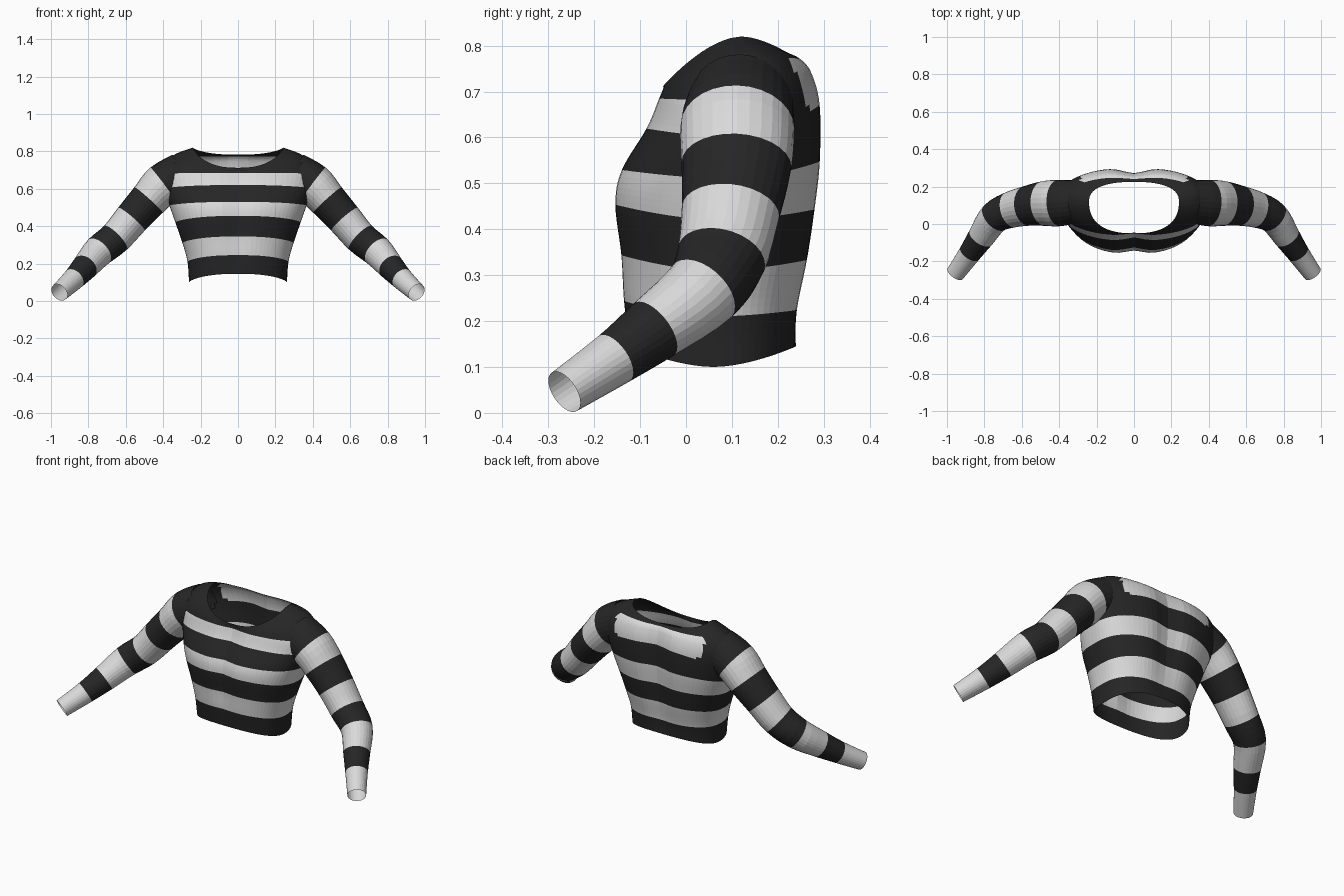
import bpy, bmesh, math
from mathutils import Vector

if "Cube" in bpy.data.objects:
    bpy.data.objects.remove(bpy.data.objects["Cube"])


def material(name, v):
    m = bpy.data.materials.new(name)
    m.diffuse_color = (v, v, v, 1)
    m.use_nodes = True
    m.node_tree.nodes["Principled BSDF"].inputs["Base Color"].default_value = m.diffuse_color
    return m


MATS = [material("charcoal stripe", 0.019), material("pale grey stripe", 0.70)]


def spline(keys, t):
    """Catmull-Rom through rows of numbers, t counted in keys."""
    n = len(keys) - 1
    i = min(int(t), n - 1)
    f = t - i
    a, b, c, d = (keys[max(0, min(n, i + k))] for k in (-1, 0, 1, 2))
    return [0.5 * (2 * q + (r - p) * f + (2 * p - 5 * q + 4 * r - s) * f * f
                   + (3 * q - p - 3 * r + s) * f ** 3)
            for p, q, r, s in zip(a, b, c, d)]


def loft(name, keys, steps, cols, point, rule, drop):
    """Open tube: point(t, angle) gives vertices, rule(t, centre) the stripe."""
    bm = bmesh.new()
    rows = []
    total = (len(keys) - 1) * steps
    for r in range(total + 1):
        rows.append([bm.verts.new(point(r / steps, 2 * math.pi * c / cols))
                     for c in range(cols)])
    for r in range(total):
        for c in range(cols):
            d = (c + 1) % cols
            f = bm.faces.new((rows[r][c], rows[r][d], rows[r + 1][d], rows[r + 1][c]))
            f.material_index = rule((r + 0.5) / steps, f.calc_center_median())
    bmesh.ops.delete(bm, geom=[f for f in bm.faces if drop(f.calc_center_median())],
                     context='FACES')
    bmesh.ops.recalc_face_normals(bm, faces=bm.faces)
    me = bpy.data.meshes.new(name)
    bm.to_mesh(me)
    bm.free()
    for m in MATS:
        me.materials.append(m)
    ob = bpy.data.objects.new(name, me)
    bpy.context.collection.objects.link(ob)
    return ob


# Torso rings: front y, z / side x, y, z / back y, z; each ring is a stripe edge
BODY = [
    (-.125, .145, .262, .06, .100, .240, .145),
    (-.140, .245, .270, .06, .210, .250, .225),
    (-.147, .345, .297, .065, .310, .274, .335),
    (-.160, .455, .335, .08, .420, .290, .445),
    (-.145, .530, .367, .10, .510, .300, .550),
    (-.090, .620, .400, .115, .600, .298, .675),
    (-.062, .685, .408, .125, .680, .278, .745),
    (-.055, .700, .350, .135, .775, .252, .772),
    (-.050, .712, .240, .12, .820, .225, .782),
]


def spow(v, p):
    return math.copysign(abs(v) ** p, v)


def body_point(t, a):
    yf, zf, X, ys, zs, yb, zb = spline(BODY, t)
    s, c = math.sin(a), math.cos(a)
    x = X * spow(s, .82)
    w, wz = abs(c) ** .82, abs(c) ** 1.4
    fade = math.sin(math.pi * min(1, t / 8))
    if c > 0:   # front, with a shallow dip between the two chest bulges
        return (x, ys + (yf - ys) * w + .02 * fade * math.exp(-(x / .06) ** 2),
                zs + (zf - zs) * wz)
    # back, with a spine groove
    return (x, ys + (yb - ys) * w - .03 * fade * math.exp(-(x / .08) ** 2),
            zs + (zb - zs) * wz)


def body_rule(t, p):
    if t < 5:
        return int(t) % 2
    back = p.y > .14
    if back:
        return int(t < 7 and abs(p.x) < .29 - .03 * abs(t - 6) ** 2)
    return int(t < 6 and abs(p.x) < .37)


# Armhole axis: torso faces inside the sleeve are removed
A, B = Vector((.34, .115, .66)), Vector((.55, .10, .46))


def in_sleeve(p):
    q = Vector((abs(p.x), p.y, p.z))
    if q.x < .33:
        return False
    d = (B - A).normalized()
    return ((q - A) - d * (q - A).dot(d)).length < .085


loft("sweater_body", BODY, 6, 72, body_point, body_rule, in_sleeve)

# Sleeve rings: centre x, y, z, radius across the arm, radius front to back
ARM = [
    (.300, .120, .675, .118, .115),
    (.400, .112, .622, .114, .124),
    (.478, .110, .540, .102, .120),
    (.570, .097, .437, .094, .107),
    (.655, .077, .338, .088, .098),
    (.745, .035, .265, .084, .086),
    (.818, -.070, .182, .071, .072),
    (.878, -.157, .118, .060, .060),
    (.955, -.265, .046, .050, .050),
]


def in_body(p):
    x, z = abs(p.x), p.z
    if z > .74:
        return False
    X = .40 if z > .6 else .335 + (z - .42) * .36
    return (x / X) ** 2.5 + (abs(p.y - .11) / .19) ** 2.5 < .85


def sleeve(name, side):
    def point(t, a):
        x, y, z, ru, rv = spline(ARM, t)
        lo = Vector(spline(ARM, max(0, t - .15))[:3])
        hi = Vector(spline(ARM, min(8, t + .15))[:3])
        tan = (hi - lo).normalized()
        v = Vector((0, 1, 0))
        v = (v - tan * v.dot(tan)).normalized()
        u = tan.cross(v)
        p = Vector((x, y, z)) + u * ru * math.cos(a) + v * rv * math.sin(a)
        return (p.x * side, p.y, p.z)

    loft(name, ARM, 4, 28, point, lambda t, p: int(t) % 2, in_body)


sleeve("right_sleeve", -1)
sleeve("left_sleeve", 1)
